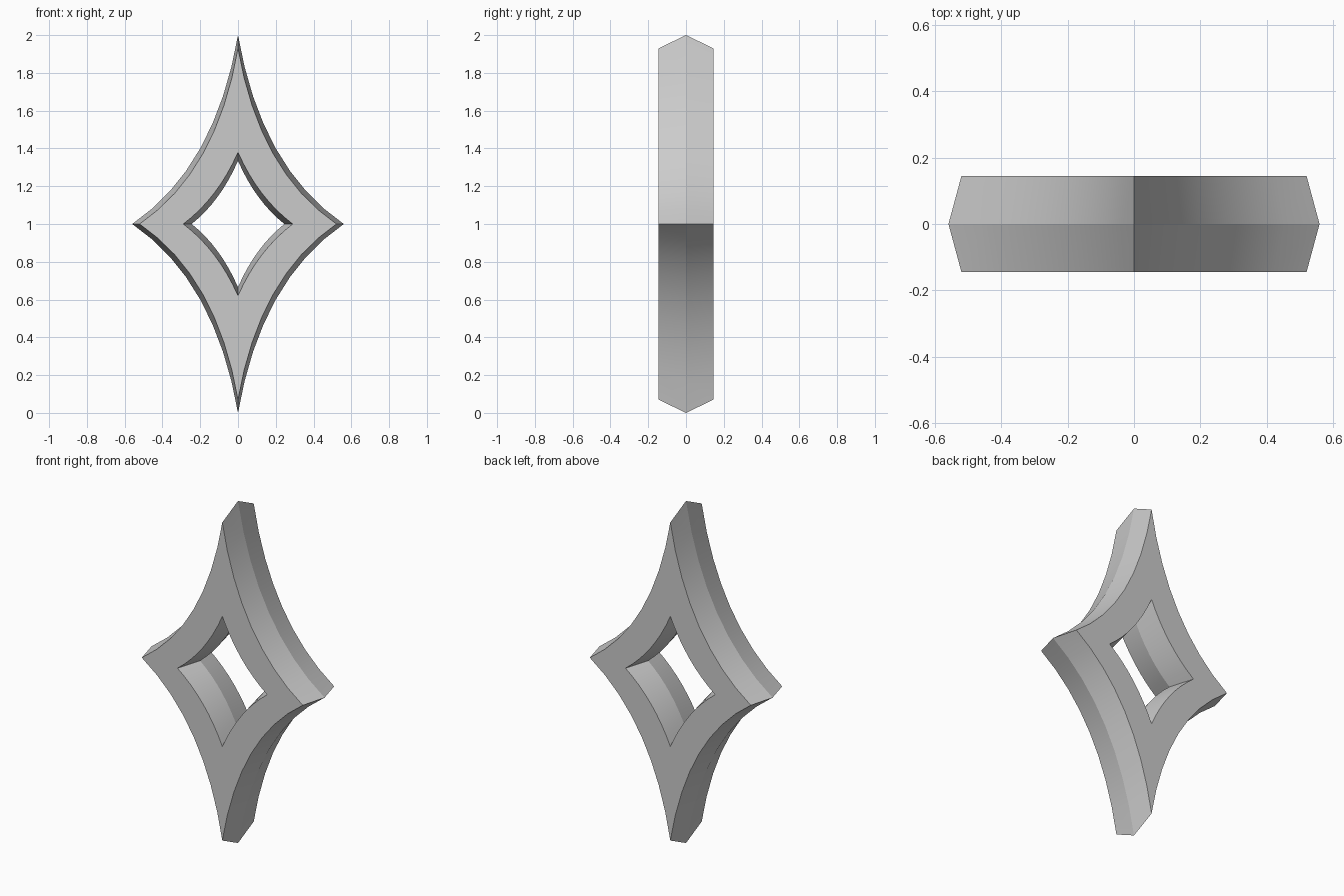
import bpy
import bmesh

cube = bpy.data.objects.get("Cube")
if cube:
    bpy.data.objects.remove(cube, do_unlink=True)

STEPS = 8        # segments per curved side
HALF_DEPTH = 0.145


def star_outline(side, ctrl, tip):
    """Closed four-pointed outline around the centre, from one curved quarter."""
    quarter = []
    for i in range(STEPS + 1):
        t = i / STEPS
        a, b, c = (1 - t) ** 2, 2 * t * (1 - t), t * t
        quarter.append((a * side + b * ctrl[0], b * ctrl[1] + c * tip))
    upper = quarter + [(-x, z) for x, z in quarter[-2::-1]]
    return upper + [(x, -z) for x, z in upper[-2:0:-1]]


def scaled(outline, factor):
    return [(x * factor, z * factor) for x, z in outline]


# Ridge outlines at mid depth, and the chamfered outlines on the flat faces
outer = star_outline(0.56, (0.12, 0.30), 1.0)
outer_face = scaled(outer, 0.93)
inner_face = star_outline(0.29, (0.105, 0.14), 0.38)
inner = star_outline(0.245, (0.09, 0.125), 0.335)

# Six rings swept around the cross-section of the frame
sections = [(outer, 0), (outer_face, -HALF_DEPTH), (inner_face, -HALF_DEPTH),
            (inner, 0), (inner_face, HALF_DEPTH), (outer_face, HALF_DEPTH)]

bm = bmesh.new()
rings = [[bm.verts.new((x, y, z + 1)) for x, z in pts] for pts, y in sections]
count = len(outer)
for k, ring in enumerate(rings):
    following = rings[(k + 1) % len(rings)]
    for i in range(count):
        j = (i + 1) % count
        face = bm.faces.new((ring[i], ring[j], following[j], following[i]))
        face.smooth = True
bmesh.ops.recalc_face_normals(bm, faces=bm.faces)

# Crisp ridges along every ring and at the four points
for ring in rings:
    for i in range(count):
        bm.edges.get((ring[i], ring[(i + 1) % count])).smooth = False
for k, ring in enumerate(rings):
    for i in range(0, count, STEPS):
        bm.edges.get((ring[i], rings[(k + 1) % len(rings)][i])).smooth = False

mesh = bpy.data.meshes.new("star_frame")
bm.to_mesh(mesh)
bm.free()
frame = bpy.data.objects.new("star_frame", mesh)
bpy.context.collection.objects.link(frame)

# Plain grey
grey = bpy.data.materials.new("light_grey")
grey.use_nodes = True
colour = (0.6, 0.6, 0.6, 1)
grey.diffuse_color = colour
grey.node_tree.nodes["Principled BSDF"].inputs["Base Color"].default_value = colour
mesh.materials.append(grey)
